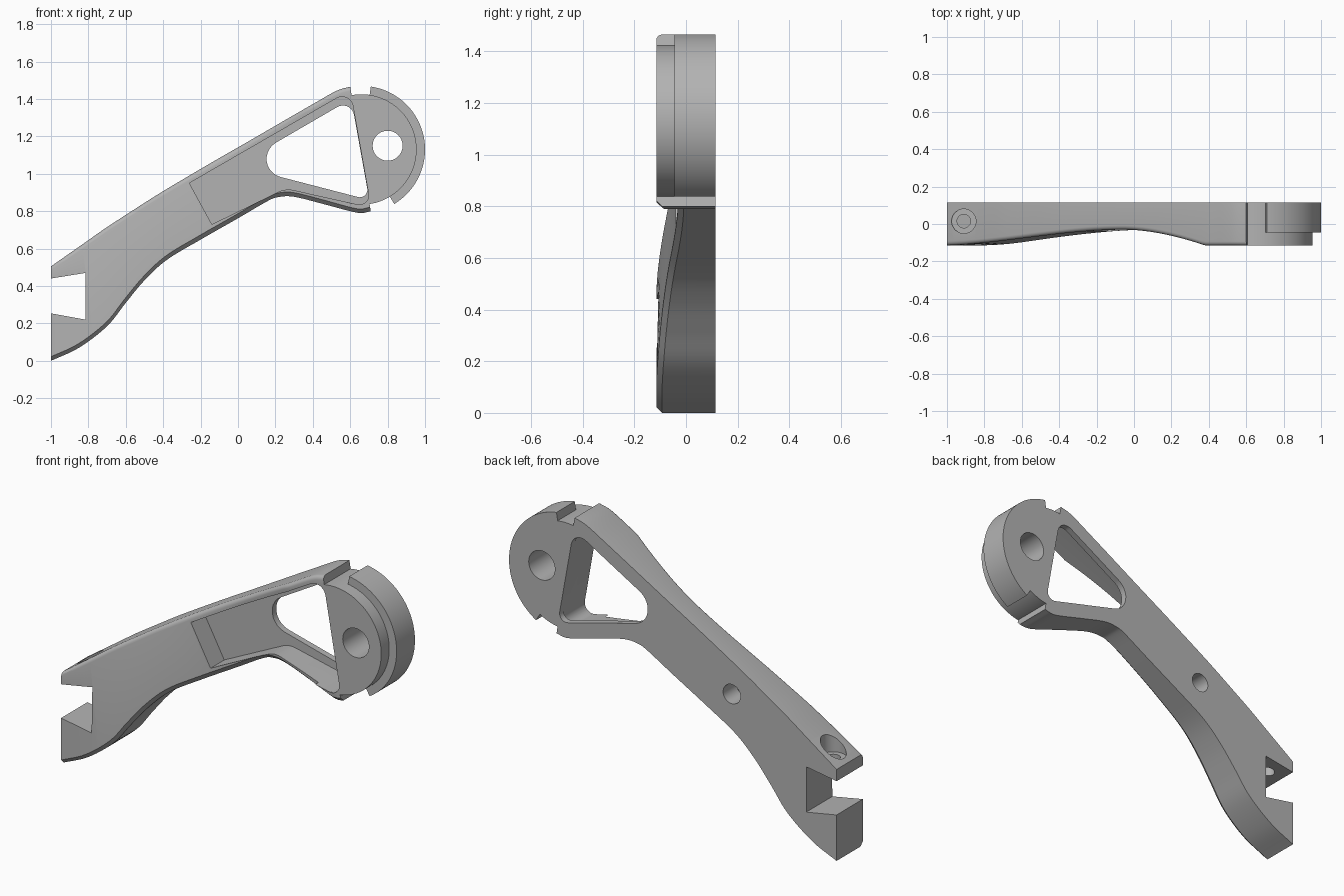
import bpy, bmesh, math
from mathutils import Vector

cube = bpy.data.objects.get("Cube")
if cube:
    bpy.data.objects.remove(cube, do_unlink=True)

HALF = 0.115                      # half thickness of the tool
HEAD = Vector((0.66, 1.13))       # centre of the round head

grey = bpy.data.materials.new("satin grey")
grey.use_nodes = True
grey.diffuse_color = (0.45, 0.45, 0.45, 1)
grey.node_tree.nodes["Principled BSDF"].inputs["Base Color"].default_value = grey.diffuse_color


def finish(name, bm):
    bmesh.ops.recalc_face_normals(bm, faces=bm.faces)
    mesh = bpy.data.meshes.new(name)
    bm.to_mesh(mesh)
    bm.free()
    mesh.materials.append(grey)
    ob = bpy.data.objects.new(name, mesh)
    bpy.context.collection.objects.link(ob)
    return ob


def prism(name, points, low, high, axis="y"):
    """Extrude a flat outline along y or z."""
    bm = bmesh.new()
    place = (lambda p, h: (p[0], h, p[1])) if axis == "y" else (lambda p, h: (p[0], p[1], h))
    ends = [[bm.verts.new(place(p, h)) for p in points] for h in (low, high)]
    for ring in ends:
        bm.faces.new(ring)
    n = len(points)
    for i in range(n):
        j = (i + 1) % n
        bm.faces.new((ends[0][i], ends[0][j], ends[1][j], ends[1][i]))
    return finish(name, bm)


def arc(centre, r, start, end, n):
    return [(centre[0] + r * math.cos(math.radians(start + (end - start) * i / n)),
             centre[1] + r * math.sin(math.radians(start + (end - start) * i / n)))
            for i in range(n + 1)]


def circle(centre, r, n=48):
    return arc(centre, r, 0, 360, n)[:-1]


def rounded(corners, steps=10):
    """Outline from (x, z, radius) corners."""
    out = []
    for i, (x, z, r) in enumerate(corners):
        p = Vector((x, z))
        if r == 0:
            out.append(p)
            continue
        a = (Vector(corners[i - 1][:2]) - p).normalized()
        b = (Vector(corners[(i + 1) % len(corners)][:2]) - p).normalized()
        half = a.angle(b) / 2
        c = p + (a + b).normalized() * (r / math.sin(half))
        va, vb = p + a * r / math.tan(half) - c, p + b * r / math.tan(half) - c
        sweep = math.pi - 2 * half
        for k in range(steps + 1):
            t = k / steps
            out.append(c + (va * math.sin((1 - t) * sweep) + vb * math.sin(t * sweep)) / math.sin(sweep))
    return out


def combine(target, tool, operation):
    mod = target.modifiers.new(tool.name, "BOOLEAN")
    mod.object, mod.operation, mod.solver = tool, operation, "EXACT"
    bpy.context.view_layer.objects.active = target
    bpy.ops.object.modifier_apply(modifier=mod.name)
    bpy.data.objects.remove(tool, do_unlink=True)


def spline(points, steps=6):
    """Catmull-Rom curve through the points."""
    pts = [Vector(p) for p in points]
    pts = [2 * pts[0] - pts[1]] + pts + [2 * pts[-1] - pts[-2]]
    out = []
    for a, b, c, d in zip(pts, pts[1:], pts[2:], pts[3:]):
        for k in range(steps):
            t = k / steps
            out.append(0.5 * (2 * b + (c - a) * t + (2 * a - 5 * b + 4 * c - d) * t * t
                              + (3 * b - a - 3 * c + d) * t ** 3))
    return out + [pts[-2]]


def front(p):
    """Front surface depth, waisted along the slanted handle."""
    u = p.x * 0.866 + p.y * 0.5
    if u < 0.5:
        t = min(max((u + 0.7) / 1.2, 0), 1)
        return -HALF + 0.085 * t * t * (3 - 2 * t)
    return -HALF + 0.085 * (1 - min((u - 0.5) / 0.5, 1) ** 1.75)


# Handle: sections lofted between the upper and lower edges
upper = [(-1, .505), (-.9, .575), (-.8, .645), (-.7, .715), (-.58, .793), (-.46, .87),
         (-.34, .943), (-.15, 1.055), (.05, 1.17), (.2, 1.257), (.3, 1.315), (.42, 1.384),
         (.5, 1.43), (.55, 1.453), (.6, 1.465)]
lower = [(-1, 0), (-.85, .07), (-.7, .185), (-.6, .31), (-.5, .43), (-.38, .54),
         (-.2, .648), (0, .762), (.16, .855), (.22, .876), (.3, .877), (.45, .84),
         (.6, .8), (.66, .79), (.71, .8)]
bm = bmesh.new()
rings = []
EDGE = 0.022
for top, low in zip(spline(upper), spline(lower)):
    d = (low - top).normalized()
    section = [(top, HALF)]
    for k in range(5):            # rounded upper edge
        a = math.pi / 2 * k / 4
        p = top + d * EDGE * (1 - math.cos(a))
        section.append((p, front(p) + EDGE * (1 - math.sin(a))))
    inner = low - d * EDGE        # bevelled lower edge
    section += [(inner, front(inner)), (low, front(low) + EDGE), (low, HALF)]
    rings.append([bm.verts.new((p.x, y, p.y)) for p, y in section])
for r, s in zip(rings, rings[1:]):
    for i in range(len(r)):
        j = (i + 1) % len(r)
        bm.faces.new((r[i], r[j], s[j], s[i]))
bm.faces.new(rings[0])
bm.faces.new(rings[-1])
body = finish("wrench_body", bm)

# Round head with a wider stepped rim
combine(body, prism("head_disc", circle(HEAD, 0.295, 96), -HALF, HALF), "UNION")
rim = arc(HEAD, 0.34, 81.5, -59, 48) + arc(HEAD, 0.27, -59, 81.5, 48)
combine(body, prism("head_rim", rim, -0.045, HALF), "UNION")

# Pocket, window, jaw and holes
pocket = rounded([(-.26, .95, 0), (.6, 1.446, .06), (.711, .82, .05), (.255, .922, .12), (-.14, .73, 0)])
window = rounded([(-.008, 1.044, .1), (.605, 1.4, .06), (.702, .86, .04)])
jaw = [(-1.1, .424), (-.815, .47), (-.815, .22), (-1.1, .272)]
screw = (-0.91, 0.015)
for cutter in (
        prism("pocket_cutter", pocket, -0.3, 0.08),
        prism("window_cutter", window, -0.3, 0.3),
        prism("jaw_cutter", jaw, -0.3, 0.3),
        prism("head_hole_cutter", circle((.8, 1.15), 0.08), -0.3, 0.3),
        prism("back_hole_cutter", circle((-.36, .75), 0.053), 0.0, 0.3),
        prism("screw_seat_cutter", circle(screw, 0.065), 0.51, 0.8, "z"),
        prism("screw_hole_cutter", circle(screw, 0.036), 0.35, 0.7, "z")):
    combine(body, cutter, "DIFFERENCE")

bpy.ops.object.select_all(action="DESELECT")
body.select_set(True)
bpy.context.view_layer.objects.active = body
bpy.ops.object.shade_smooth_by_angle(angle=math.radians(25))
